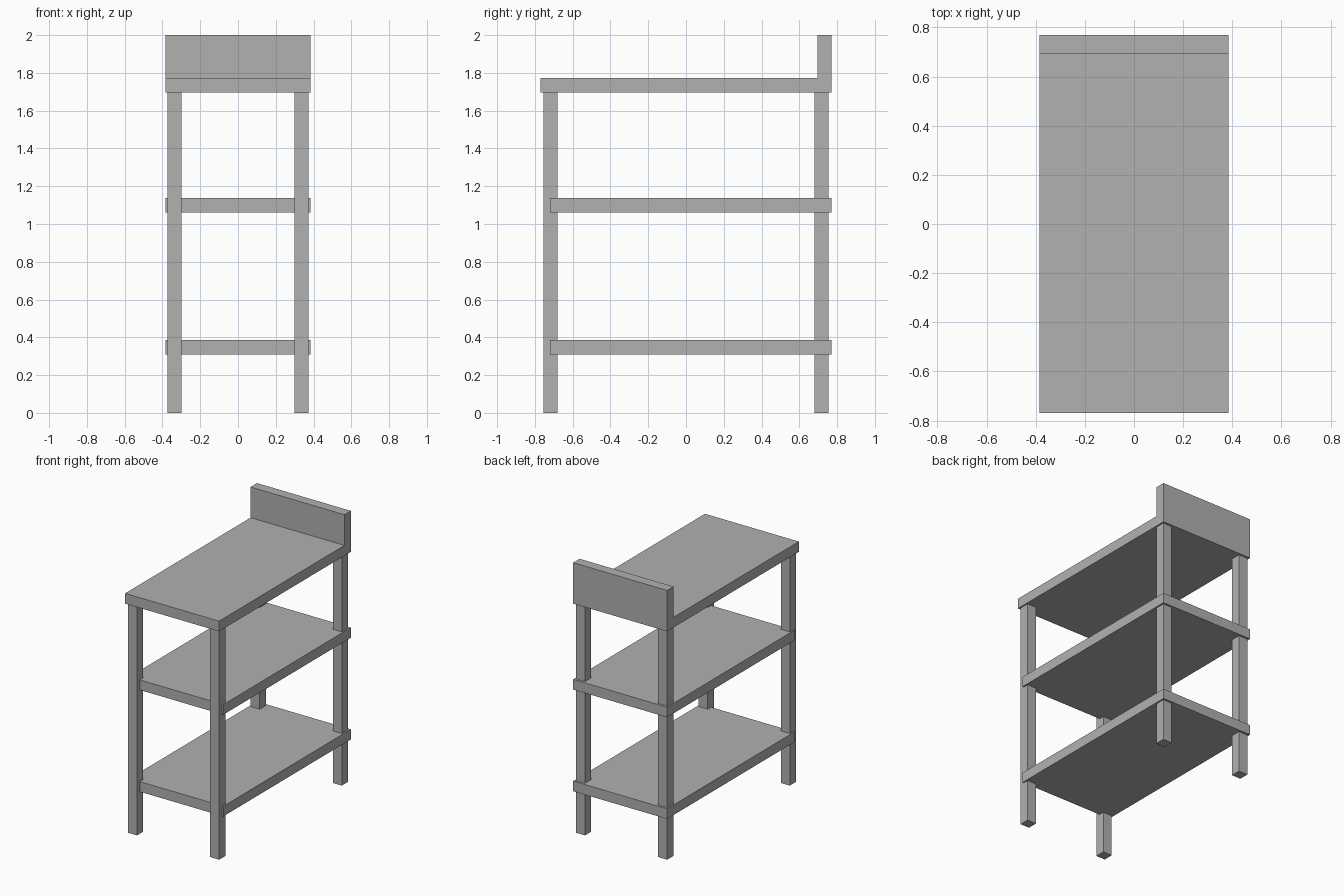
import bpy, bmesh

if "Cube" in bpy.data.objects:
    bpy.data.objects.remove(bpy.data.objects["Cube"])

W = 0.384     # half width
D = 0.77      # half depth
TOP = 1.697   # underside of the worktop

grey = bpy.data.materials.new("dark_grey")
grey.diffuse_color = (0.44, 0.44, 0.44, 1)
grey.use_nodes = True
grey.node_tree.nodes["Principled BSDF"].inputs["Base Color"].default_value = grey.diffuse_color


def finish(name, bm):
    """Turn a bmesh into a named object."""
    bmesh.ops.recalc_face_normals(bm, faces=bm.faces)
    mesh = bpy.data.meshes.new(name)
    bm.to_mesh(mesh)
    bm.free()
    mesh.materials.append(grey)
    obj = bpy.data.objects.new(name, mesh)
    bpy.context.collection.objects.link(obj)
    return obj


def box(name, lo, hi):
    """Axis-aligned box between two corners."""
    bm = bmesh.new()
    bmesh.ops.create_cube(bm, size=1)
    for v in bm.verts:
        v.co = [(a + b) / 2 + c * (b - a) for a, b, c in zip(lo, hi, v.co)]
    return finish(name, bm)


# Worktop with upright back panel: one L-shaped side profile pulled across x
profile = [(-D, TOP), (D, TOP), (D, 2.0), (0.695, 2.0), (0.695, 1.773), (-D, 1.773)]
bm = bmesh.new()
side = bm.faces.new([bm.verts.new((-W, y, z)) for y, z in profile])
pulled = bmesh.ops.extrude_face_region(bm, geom=[side], use_keep_orig=True)["geom"]
bmesh.ops.translate(bm, vec=(2 * W, 0, 0),
                    verts=[g for g in pulled if isinstance(g, bmesh.types.BMVert)])
finish("worktop_with_back_panel", bm)

# Two shelves, set back slightly at the front
for name, z in (("lower_shelf", 0.31), ("middle_shelf", 1.062)):
    box(name, (-W, -0.72, z), (W, D, z + 0.075))

# Four square legs
r = 0.037
for yname, y in (("front", -0.717), ("back", 0.717)):
    for xname, x in (("left", -0.336), ("right", 0.336)):
        box(f"{yname}_{xname}_leg", (x - r, y - r, 0), (x + r, y + r, TOP))
